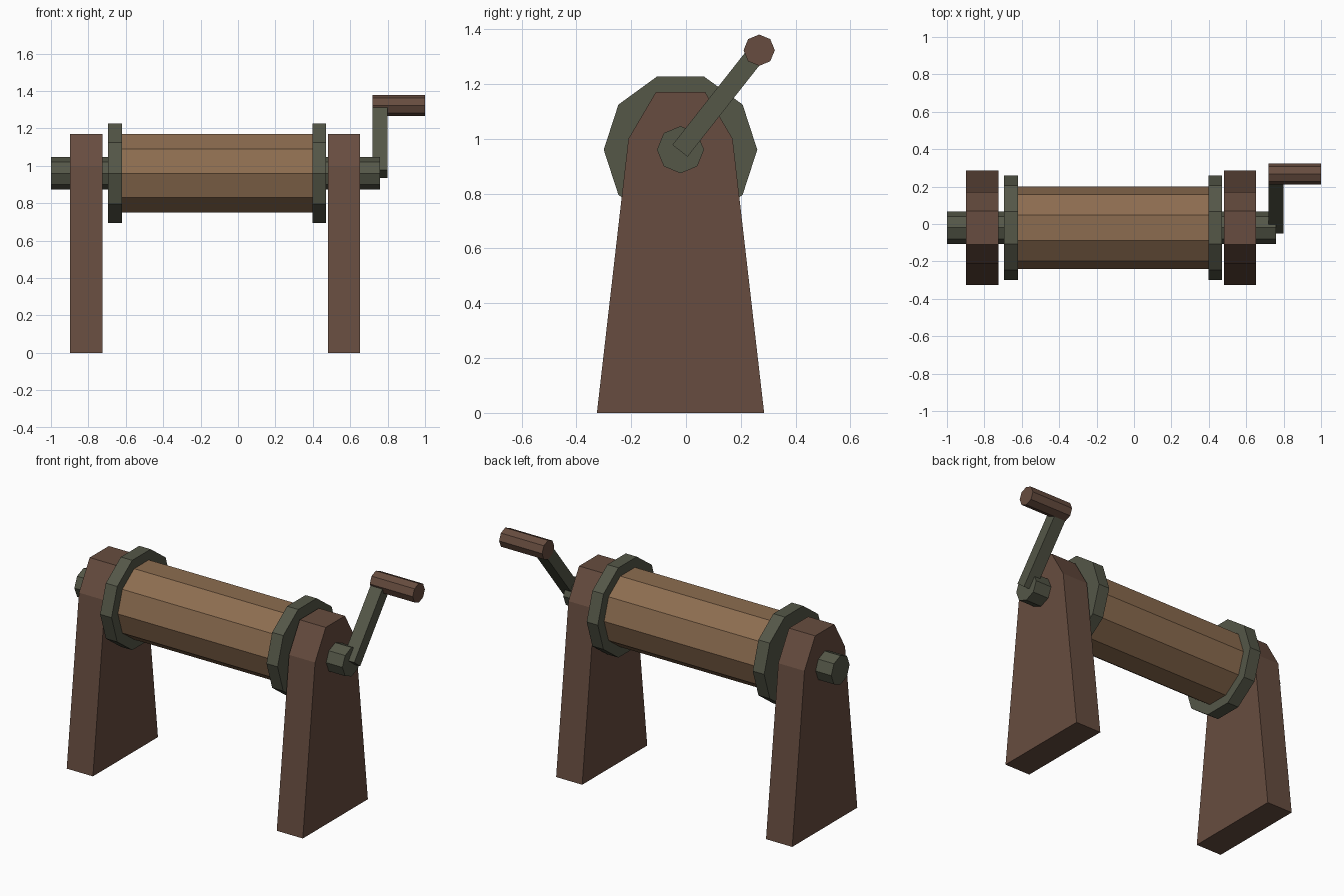
import bpy, bmesh
from math import cos, sin, tau
from mathutils import Vector

cube = bpy.data.objects.get("Cube")
if cube:
    bpy.data.objects.remove(cube, do_unlink=True)

AXIS = (-0.02, 0.96)    # shaft centre in y, z
GRIP = (0.267, 1.323)   # crank grip centre in y, z


def material(name, rgb):
    mat = bpy.data.materials.new(name)
    mat.use_nodes = True
    mat.diffuse_color = (*rgb, 1)
    mat.node_tree.nodes["Principled BSDF"].inputs["Base Color"].default_value = (*rgb, 1)
    return mat


drum_wood = material("light wood", (0.265, 0.152, 0.08))
dark_wood = material("dark wood", (0.135, 0.073, 0.05))
iron = material("dull iron", (0.09, 0.095, 0.064))


def ring(centre, radius, sides):
    """Regular polygon in the y-z plane with a corner pointing along y."""
    return [(centre[0] + radius * cos(tau * i / sides),
             centre[1] + radius * sin(tau * i / sides)) for i in range(sides)]


def prism(name, profile, x0, x1, mat):
    """Closed solid with a y-z profile, running along x from x0 to x1."""
    bm = bmesh.new()
    near = [bm.verts.new((x0, y, z)) for y, z in profile]
    far = [bm.verts.new((x1, y, z)) for y, z in profile]
    bm.faces.new(near)
    bm.faces.new(far)
    for i in range(len(profile)):
        bm.faces.new((near[i - 1], near[i], far[i], far[i - 1]))
    bmesh.ops.recalc_face_normals(bm, faces=bm.faces)
    mesh = bpy.data.meshes.new(name)
    bm.to_mesh(mesh)
    bm.free()
    mesh.materials.append(mat)
    bpy.context.collection.objects.link(bpy.data.objects.new(name, mesh))


# Tapered support posts with chamfered tops
half = [(0.305, 0), (0.19, 1.0), (0.09, 1.17)]
post = [(AXIS[0] + w, z) for w, z in half] + [(AXIS[0] - w, z) for w, z in reversed(half)]
prism("right_post", post, -0.897, -0.725, dark_wood)
prism("left_post", post, 0.482, 0.653, dark_wood)

# Drum, end flanges and shaft
prism("drum", ring(AXIS, 0.221, 10), -0.65, 0.43, drum_wood)
prism("right_flange", ring(AXIS, 0.28, 10), -0.695, -0.62, iron)
prism("left_flange", ring(AXIS, 0.28, 10), 0.397, 0.47, iron)
prism("shaft", ring(AXIS, 0.086, 8), -1.0, 0.76, iron)

# Crank arm from the shaft to the grip
start, end = Vector((-0.022, 0.956)), Vector(GRIP)
along = (end - start).normalized()
side = Vector((-along.y, along.x)) * 0.035
arm = [start + side, start - side, end - side, end + side]
prism("crank_arm", arm, 0.72, 0.798, iron)

# Grip
prism("crank_grip", ring(GRIP, 0.057, 8), 0.718, 1.0, dark_wood)
